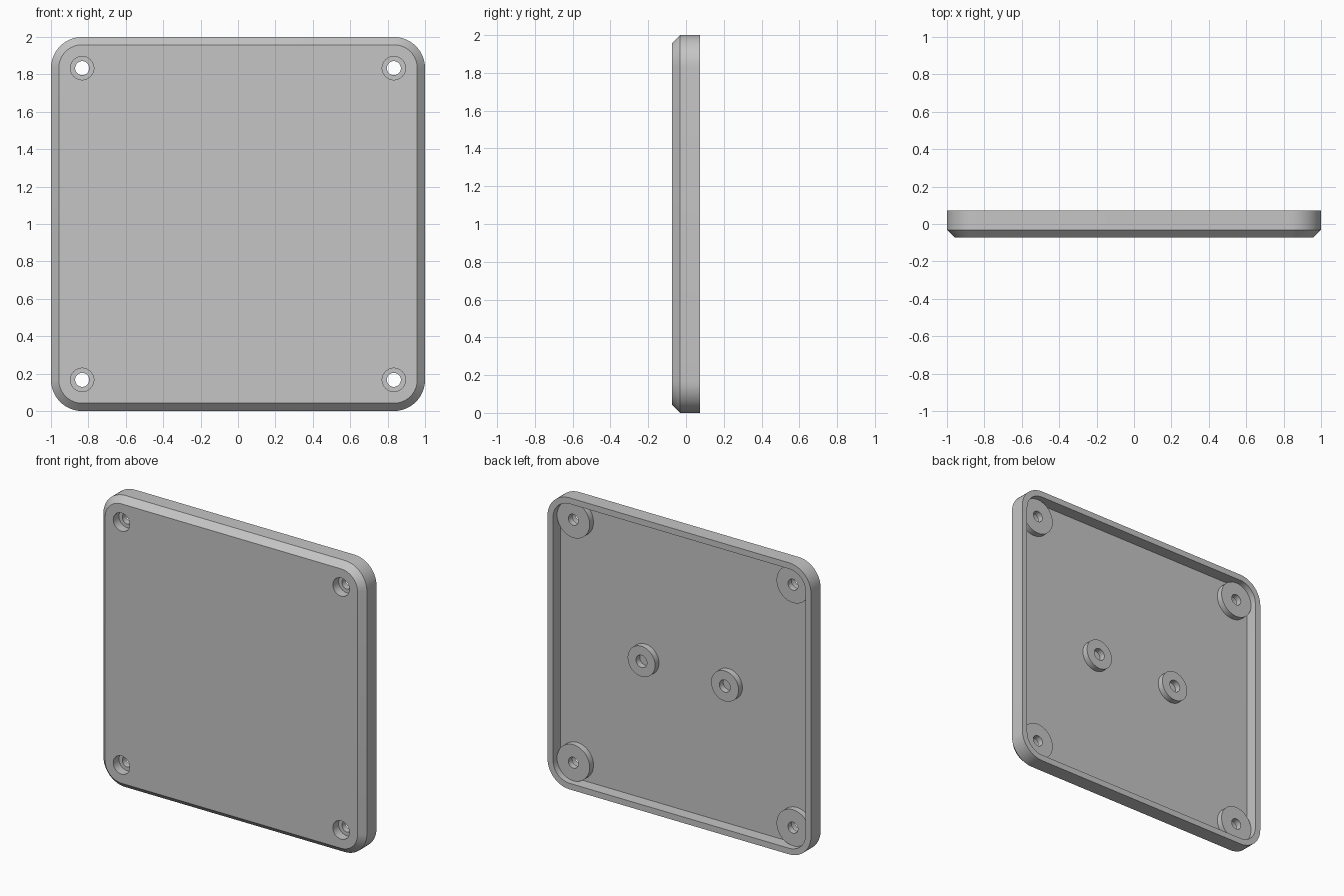
import bpy, bmesh, math

if "Cube" in bpy.data.objects:
    bpy.data.objects.remove(bpy.data.objects["Cube"], do_unlink=True)

# Sizes
U = 1 / 48                      # one design unit
FRONT, BACK = -3.5 * U, 3.5 * U
FLOOR, BOSS_TOP = -0.5 * U, 1.5 * U
CORNER = 40 * U                 # screw offset, also the corner arc centre

grey = bpy.data.materials.new("grey")
grey.use_nodes = True
colour = (0.56, 0.56, 0.56, 1)
grey.diffuse_color = colour
grey.node_tree.nodes["Principled BSDF"].inputs["Base Color"].default_value = colour


def outline(offset, radius, y, steps=12):
    """Square with rounded corners; a circle when offset is zero."""
    points = []
    for quarter in range(4):
        middle = math.pi / 4 + quarter * math.pi / 2
        cx = math.copysign(offset, math.cos(middle))
        cz = math.copysign(offset, math.sin(middle))
        for i in range(steps + 1):
            a = (quarter + i / steps) * math.pi / 2
            points.append((cx + radius * math.cos(a), y, cz + radius * math.sin(a)))
    return points


def loft(name, offset, rings, at=(0, 1), closed=False):
    """Skin (radius, y) rings; close into a tube or cap both ends."""
    bm = bmesh.new()
    loops = [[bm.verts.new(p) for p in outline(offset, r, y)] for r, y in rings]
    pairs = list(zip(loops, loops[1:]))
    if closed:
        pairs.append((loops[-1], loops[0]))
    else:
        bm.faces.new(loops[0])
        bm.faces.new(loops[-1])
    for a, b in pairs:
        for i in range(len(a)):
            j = (i + 1) % len(a)
            bm.faces.new((a[i], a[j], b[j], b[i]))
    bmesh.ops.remove_doubles(bm, verts=bm.verts, dist=1e-5)
    bmesh.ops.recalc_face_normals(bm, faces=bm.faces)
    mesh = bpy.data.meshes.new(name)
    bm.to_mesh(mesh)
    bm.free()
    mesh.materials.append(grey)
    obj = bpy.data.objects.new(name, mesh)
    obj.location = (at[0], 0, at[1])
    bpy.context.collection.objects.link(obj)
    return obj


def select_only(obj):
    bpy.ops.object.select_all(action='DESELECT')
    obj.select_set(True)
    bpy.context.view_layer.objects.active = obj


def boss(name, radius, hole, at):
    return loft(name, 0, [(radius, FLOOR), (radius, BOSS_TOP),
                          (hole, BOSS_TOP), (hole, FLOOR)], at, closed=True)


# Tray: chamfered front, outer wall, rim, inner wall, floor
tray = loft("cover_tray", CORNER, [
    (6 * U, FRONT), (8 * U, FRONT + 2 * U), (8 * U, BACK),
    (6 * U, BACK), (6 * U, FLOOR)])
parts = [tray]

# Corner screw recesses, each closed behind by a drilled boss
for x, side in ((1, "left"), (-1, "right")):
    for z, level in ((1, "upper"), (-1, "lower")):
        at = (x * CORNER, 1 + z * CORNER)
        cutter = loft("recess_cutter", 0, [(3 * U, FRONT - U), (3 * U, FLOOR + U)], at)
        cutter.hide_render = True
        select_only(tray)
        mod = tray.modifiers.new("recess", 'BOOLEAN')
        mod.operation = 'DIFFERENCE'
        mod.solver = 'EXACT'
        mod.object = cutter
        bpy.ops.object.modifier_apply(modifier=mod.name)
        bpy.data.objects.remove(cutter, do_unlink=True)
        parts.append(boss(f"{level}_{side}_screw_boss", 5.95 * U, 1.8 * U, at))

    # Middle mounting bosses with blind holes
    parts.append(boss(f"{side}_mounting_boss", 5 * U, 2 * U, (x * 15.2 * U, 1)))

for part in parts:
    select_only(part)
    bpy.ops.object.shade_smooth_by_angle(angle=math.radians(30))
